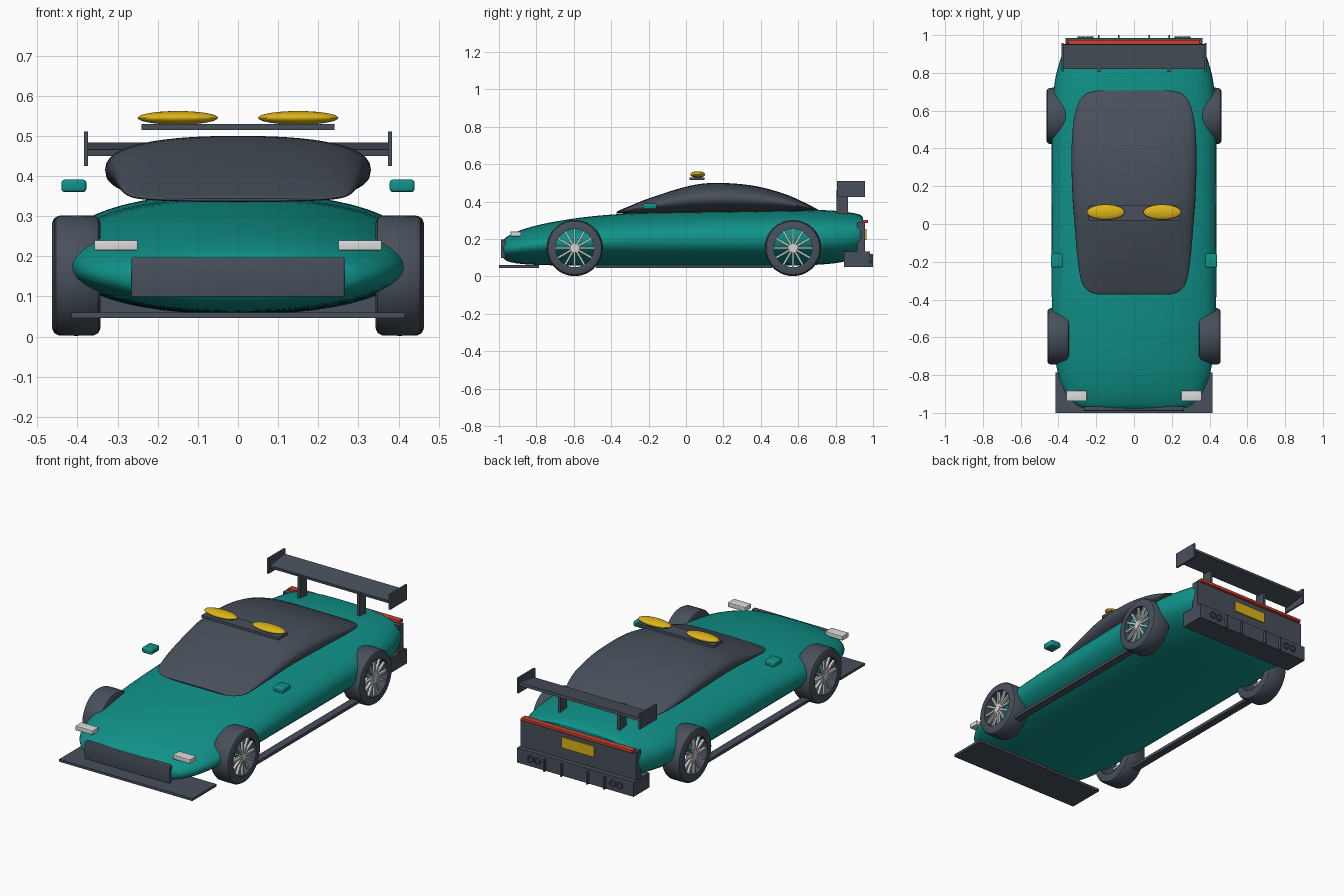
import bpy
import bmesh
from math import sin, cos, pi, radians
from mathutils import Matrix, Vector

cube = bpy.data.objects.get("Cube")
if cube:
    bpy.data.objects.remove(cube)


def material(name, rgb):
    mat = bpy.data.materials.new(name)
    mat.use_nodes = True
    mat.diffuse_color = (*rgb, 1)
    mat.node_tree.nodes["Principled BSDF"].inputs["Base Color"].default_value = (*rgb, 1)
    return mat


TEAL = material("teal paint", (0.005, 0.29, 0.25))
DARK = material("dark grey", (0.065, 0.08, 0.105))
SILVER = material("silver", (0.65, 0.65, 0.65))
WHITE = material("headlight white", (0.72, 0.72, 0.72))
YELLOW = material("amber yellow", (0.72, 0.45, 0.01))
RED = material("tail red", (0.6, 0.05, 0.025))


def finish(name, bm, mat, smooth=True):
    bmesh.ops.recalc_face_normals(bm, faces=bm.faces)
    mesh = bpy.data.meshes.new(name)
    bm.to_mesh(mesh)
    bm.free()
    mesh.materials.append(mat)
    obj = bpy.data.objects.new(name, mesh)
    bpy.context.collection.objects.link(obj)
    if smooth:
        bpy.ops.object.select_all(action='DESELECT')
        obj.select_set(True)
        bpy.context.view_layer.objects.active = obj
        bpy.ops.object.shade_smooth_by_angle(angle=radians(35))
    return obj


def box(name, x, y, z, mat, bevel=0.0, tilt=0.0):
    """Box from (low, high) ranges, tilted about x through its centre."""
    bm = bmesh.new()
    size = [r[1] - r[0] for r in (x, y, z)]
    mid = Vector([(r[0] + r[1]) / 2 for r in (x, y, z)])
    bmesh.ops.create_cube(bm, size=1, matrix=Matrix.Diagonal((*size, 1)))
    if bevel:
        bmesh.ops.bevel(bm, geom=bm.edges[:], offset=bevel, segments=3, affect='EDGES', profile=0.5)
    bmesh.ops.transform(bm, matrix=Matrix.Translation(mid) @ Matrix.Rotation(tilt, 4, 'X'), verts=bm.verts)
    return finish(name, bm, mat, bevel > 0)


def pair(name, x, *args, **kw):
    box("left_" + name, x, *args, **kw)
    box("right_" + name, (-x[1], -x[0]), *args, **kw)


def spline(keys, steps):
    """Smooth rows running through the key rows."""
    rows = []
    for i in range(len(keys) - 1):
        p = [keys[max(0, min(len(keys) - 1, i + k))] for k in (-1, 0, 1, 2)]
        for s in range(steps):
            t = s / steps
            rows.append([b + 0.5 * t * (c - a + t * (2 * a - 5 * b + 4 * c - d + t * (3 * (b - c) + d - a)))
                         for a, b, c, d in zip(*p)])
    return rows + [list(keys[-1])]


def loft(name, keys, mat, sides=48):
    """Rows are y, half width, bottom, top, roundness exponent."""
    bm = bmesh.new()
    rings = []
    for y, w, low, high, n in spline(keys, 5):
        ring = []
        for k in range(sides):
            c, s = cos(2 * pi * k / sides), sin(2 * pi * k / sides)
            x = w * abs(c) ** (2 / n) * (1 if c > 0 else -1)
            z = (low + high) / 2 + (high - low) / 2 * abs(s) ** (2 / n) * (1 if s > 0 else -1)
            ring.append(bm.verts.new((x, y, z)))
        rings.append(ring)
    for a, b in zip(rings, rings[1:]):
        for k in range(sides):
            j = (k + 1) % sides
            bm.faces.new((a[k], a[j], b[j], b[k]))
    bm.faces.new(rings[0])
    bm.faces.new(rings[-1])
    return finish(name, bm, mat)


# Body shell and glass canopy
loft("body", [
    (-0.978, 0.26, 0.10, 0.195, 2.4),
    (-0.95, 0.315, 0.08, 0.217, 2.2),
    (-0.87, 0.375, 0.066, 0.252, 2.0),
    (-0.73, 0.415, 0.06, 0.288, 2.0),
    (-0.50, 0.433, 0.057, 0.322, 2.1),
    (-0.20, 0.436, 0.056, 0.342, 2.2),
    (0.20, 0.436, 0.056, 0.35, 2.3),
    (0.55, 0.436, 0.058, 0.356, 2.3),
    (0.75, 0.42, 0.066, 0.354, 2.3),
    (0.87, 0.39, 0.085, 0.343, 2.4),
    (0.93, 0.365, 0.115, 0.33, 2.6),
    (0.946, 0.345, 0.14, 0.315, 2.8)], TEAL)
loft("canopy", [
    (-0.372, 0.19, 0.338, 0.344, 2.4),
    (-0.355, 0.24, 0.336, 0.354, 2.4),
    (-0.31, 0.276, 0.335, 0.373, 2.4),
    (-0.20, 0.297, 0.336, 0.417, 2.4),
    (0.0, 0.315, 0.338, 0.48, 2.4),
    (0.15, 0.326, 0.34, 0.50, 2.4),
    (0.35, 0.331, 0.342, 0.487, 2.4),
    (0.52, 0.323, 0.346, 0.444, 2.4),
    (0.64, 0.295, 0.35, 0.392, 2.4),
    (0.69, 0.25, 0.352, 0.366, 2.4),
    (0.706, 0.19, 0.354, 0.358, 2.4)], DARK)


# Wheels: open ring tyres with thin spokes
def spin_ring(name, profile, centre, mat, steps=56):
    """Closed (x, radius) outline turned about the wheel axle."""
    bm = bmesh.new()
    rings = [[bm.verts.new((centre[0] + x, centre[1] + r * cos(a), centre[2] + r * sin(a)))
              for x, r in profile] for a in [2 * pi * i / steps for i in range(steps)]]
    for i in range(steps):
        a, b = rings[i], rings[(i + 1) % steps]
        for k in range(len(profile)):
            j = (k + 1) % len(profile)
            bm.faces.new((a[k], a[j], b[j], b[k]))
    return finish(name, bm, mat)


def spokes(name, centre, count=12):
    bm = bmesh.new()
    for i in range(count):
        m = (Matrix.Translation(centre) @ Matrix.Rotation(2 * pi * i / count, 4, 'X')
             @ Matrix.Translation((0, 0, 0.052)) @ Matrix.Diagonal((0.014, 0.011, 0.1, 1)))
        bmesh.ops.create_cube(bm, size=1, matrix=m)
    hub = Matrix.Translation(centre) @ Matrix.Rotation(pi / 2, 4, 'Y')
    bmesh.ops.create_cone(bm, cap_ends=True, segments=20, radius1=0.018, radius2=0.018, depth=0.02, matrix=hub)
    return finish(name, bm, SILVER, False)


tyre = [(-0.058, 0.102), (-0.058, 0.132), (-0.053, 0.143), (-0.042, 0.149), (0, 0.15),
        (0.042, 0.149), (0.053, 0.143), (0.058, 0.132), (0.058, 0.102)]
for end, y, x in (("front", -0.595, 0.401), ("rear", 0.572, 0.405)):
    for side, s in (("left", 1), ("right", -1)):
        tag = side + "_" + end
        spin_ring(tag + "_tyre", tyre, (s * x, y, 0.152), DARK)
        spokes(tag + "_spokes", Vector((s * (x + 0.043), y, 0.152)))

# Front end: splitter, grille, headlights
box("front_splitter", (-0.415, 0.415), (-1.0, -0.785), (0.046, 0.06), DARK)
box("front_grille", (-0.265, 0.265), (-0.99, -0.965), (0.098, 0.197), DARK, bevel=0.004)
pair("headlight", (0.25, 0.358), (-0.938, -0.882), (0.215, 0.24), WHITE, bevel=0.003)

# Sides: sills and mirrors
pair("side_sill", (0.39, 0.433), (-0.48, 0.46), (0.045, 0.062), DARK)
pair("mirror", (0.378, 0.44), (-0.23, -0.157), (0.36, 0.391), TEAL, bevel=0.008)

# Roof light bar with two lens shaped lamps
box("light_bar", (-0.24, 0.24), (0.018, 0.098), (0.515, 0.53), DARK)
for side, s in (("left", 1), ("right", -1)):
    lamp = bmesh.new()
    bmesh.ops.create_uvsphere(lamp, u_segments=32, v_segments=16, radius=1, matrix=Matrix.Translation(
        (s * 0.15, 0.063, 0.545)) @ Matrix.Diagonal((0.1, 0.04, 0.017, 1)))
    finish(side + "_roof_lamp", lamp, YELLOW)

# Rear wing
box("wing_blade", (-0.376, 0.376), (0.822, 0.952), (0.459, 0.475), DARK, tilt=radians(8))
pair("wing_end_plate", (0.374, 0.384), (0.808, 0.957), (0.425, 0.511), DARK)
pair("wing_support", (0.177, 0.193), (0.805, 0.865), (0.33, 0.462), DARK)

# Tail: panel, light strip, plate, diffuser, fins and exhausts
box("rear_panel", (-0.36, 0.36), (0.915, 0.958), (0.125, 0.288), DARK)
box("tail_light_strip", (-0.347, 0.347), (0.94, 0.974), (0.285, 0.302), RED, bevel=0.003)
box("rear_plate", (-0.1, 0.1), (0.956, 0.964), (0.195, 0.255), YELLOW)
box("rear_diffuser", (-0.363, 0.363), (0.845, 0.985), (0.05, 0.133), DARK)
for inner in (0.077, 0.183):
    pair("diffuser_fin", (inner, inner + 0.008), (0.95, 1.0), (0.05, 0.12), DARK)
pipe = [(-0.02, 0.013), (-0.02, 0.02), (0.008, 0.02), (0.008, 0.013)]
for side, s in (("left", 1), ("right", -1)):
    for x in (0.235, 0.278):
        exhaust = spin_ring(side + "_exhaust", pipe, (0, 0, 0), DARK, steps=24)
        exhaust.rotation_euler = (0, 0, pi / 2)
        exhaust.location = (s * x, 0.985, 0.092)
